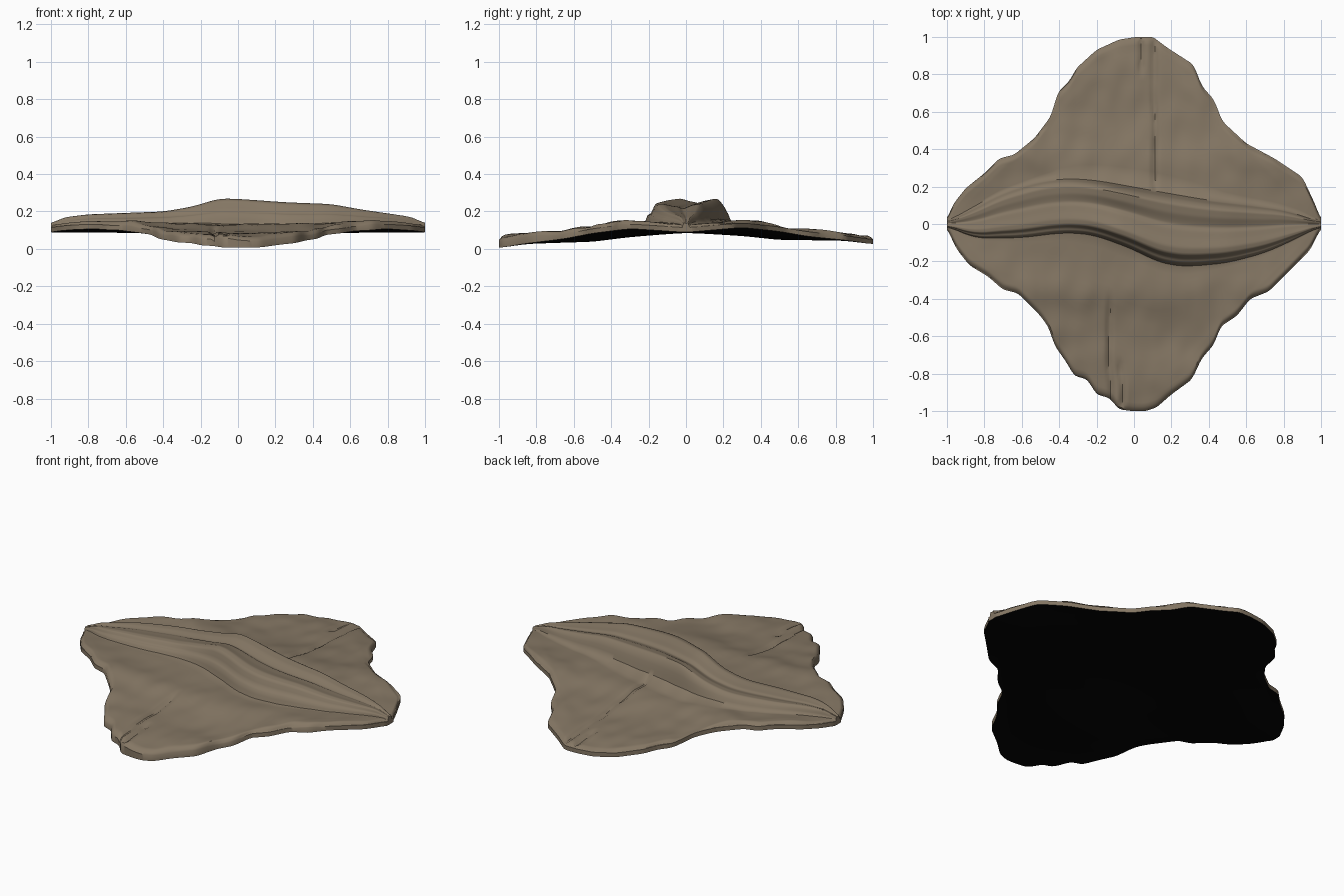
import bpy
import bmesh
from mathutils import Vector, noise

cube = bpy.data.objects.get("Cube")
if cube:
    bpy.data.objects.remove(cube, do_unlink=True)


def make_material(name, colour):
    material = bpy.data.materials.new(name)
    material.use_nodes = True
    material.diffuse_color = colour
    material.node_tree.nodes["Principled BSDF"].inputs["Base Color"].default_value = colour
    return material


def curve(points, value):
    """Piecewise linear lookup through a short list of points."""
    if value <= points[0][0]:
        return points[0][1]
    for (start, low), (end, high) in zip(points, points[1:]):
        if value <= end:
            return low + (high - low) * (value - start) / (end - start)
    return points[-1][1]


def smooth_curve(points, value, radius):
    """Average of nearby lookups, which rounds the corners of the curve."""
    offsets = (-radius, -radius / 2, 0, radius / 2, radius)
    return sum(curve(points, value + offset) for offset in offsets) / len(offsets)


# Slab outline, back and front, as y over x
BACK_EDGE = [(-1, .02), (-.97, .1), (-.9, .19), (-.8, .27), (-.72, .35), (-.64, .37),
             (-.53, .46), (-.44, .58), (-.41, .7), (-.34, .77), (-.31, .83), (-.2, .93),
             (-.08, .985), (.02, 1), (.1, 1), (.18, .94), (.32, .85), (.36, .74),
             (.43, .66), (.47, .55), (.6, .43), (.75, .35), (.9, .25), (.97, .1), (1, .02)]
FRONT_EDGE = [(-1, -.02), (-.95, -.13), (-.88, -.22), (-.78, -.28), (-.7, -.35),
              (-.62, -.37), (-.5, -.49), (-.45, -.56), (-.43, -.64), (-.36, -.74),
              (-.32, -.81), (-.25, -.83), (-.2, -.91), (-.13, -.93), (-.08, -.99),
              (0, -1), (.06, -1), (.12, -.98), (.2, -.91), (.31, -.83), (.36, -.72),
              (.43, -.64), (.46, -.55), (.55, -.49), (.62, -.4), (.72, -.36),
              (.85, -.23), (.94, -.14), (1, -.02)]

# Winding ridge: both foot lines, crest height and cross-section
RIDGE_BACK = [(-1, .01), (-.9, .06), (-.7, .17), (-.5, .235), (-.35, .25), (-.2, .24),
              (0, .205), (.2, .17), (.4, .135), (.6, .11), (.8, .08), (1, .01)]
RIDGE_FRONT = [(-1, -.01), (-.85, -.08), (-.6, -.08), (-.4, -.055), (-.3, -.055),
               (-.2, -.07), (0, -.145), (.1, -.2), (.2, -.23), (.3, -.235), (.5, -.215),
               (.7, -.16), (.85, -.09), (1, -.01)]
CREST = [(-1, .13), (-.95, .165), (-.88, .175), (-.8, .185), (-.4, .2), (-.25, .225),
         (-.1, .27), (0, .268), (.25, .25), (.5, .24), (.65, .212), (.92, .172),
         (.96, .16), (1, .13)]
SECTION = [(0, 0), (.03, 0), (.06, .42), (.12, .5), (.17, .92), (.27, 1), (.4, .9),
           (.52, .84), (.57, .74), (.63, .8), (.72, .93), (.85, 1), (.92, .75), (1, 0)]

# Rim heights over the distance from the ridge axis, and the sag inside the rim
TOP = [(0, .14), (.2, .147), (.35, .157), (.5, .125), (.62, .098), (.85, .088), (1, .068)]
UNDERSIDE = [(0, .088), (.1, .096), (.3, .111), (.5, .088), (.65, .06), (.85, .038),
             (1, .015)]
SAG = [(0, .003), (.1, .016), (.3, .045), (.5, .045), (.65, .02), (.85, .003), (1, 0)]


def sag(x, y):
    """Drop of the slab between its left and right rims."""
    across = min(1, abs(x) / max(.2, 1 - abs(y)))
    return smooth_curve(SAG, abs(y), .04) * (1 - across ** 2)


def crack(x, y, line, start, end):
    """Narrow, wandering groove running along y."""
    if not start < y < end:
        return 0
    line += .015 * noise.noise(Vector((line, y * 5, 1)))
    depth = .014 + .01 * noise.noise(Vector((line, y * 9, 5)))
    return -depth * max(0, 1 - abs(x - line) / .022)


def slab_top(x, y, rim):
    bumps = .012 * noise.noise(Vector((x * 4, y * 4, 3)))
    bumps += .008 * noise.noise(Vector((x * 10, y * 8, 7)))
    height = smooth_curve(TOP, abs(y), .05) - .015 * abs(x) ** 8
    height += bumps * min(1, abs(y) * 3) - .6 * sag(x, y)
    height += crack(x, y, .11, .2, .98) + crack(x, y, -.13, -.96, -.4)
    height += crack(x, y, .04, .8, .98) + crack(x, y, -.07, -.97, -.75)
    return height - .022 * max(0, 1 - rim / .035) ** 2


def slab_bottom(x, y):
    return max(0, smooth_curve(UNDERSIDE, abs(y), .04) - sag(x, y) + .01 * y)


def spread(start, end, count, ease):
    """Rows between two lines, packed toward the outer edge."""
    return [start + (end - start) * (i / count) ** ease for i in range(count)]


COLUMNS, FIELD_ROWS, RIDGE_ROWS = 160, 24, 44


def column_points(x):
    """Top and bottom points of one slice across the slab."""
    front, back = smooth_curve(FRONT_EDGE, x, .015), smooth_curve(BACK_EDGE, x, .015)
    foot_front = max(smooth_curve(RIDGE_FRONT, x, .06), front * .7)
    foot_back = min(smooth_curve(RIDGE_BACK, x, .06), back * .7)
    rows = spread(front, foot_front, FIELD_ROWS, 1.4)
    rows += spread(foot_front, foot_back, RIDGE_ROWS, 1)
    rows += spread(back, foot_back, FIELD_ROWS, 1.4)[::-1]
    upper, lower = [], []
    for y in rows:
        rim = min(y - front, back - y)
        height = slab_top(x, y, rim)
        t = (y - foot_front) / (foot_back - foot_front)
        if 0 < t < 1:
            rise = max(.004, smooth_curve(CREST, x, .04) - height)
            height += rise * smooth_curve(SECTION, t, .015)
        floor = slab_bottom(x, y)
        upper.append((x, y, max(height, floor + .025)))
        lower.append((x, y, floor))
    return upper, lower


# Build the slab as two skins joined by a rim
mesh = bpy.data.meshes.new("bark_slab")
bm = bmesh.new()
tops, bottoms = [], []
for i in range(COLUMNS + 1):
    upper, lower = column_points(-1 + 2 * i / COLUMNS)
    tops.append([bm.verts.new(point) for point in upper])
    bottoms.append([bm.verts.new(point) for point in lower])

last = len(tops[0]) - 1
for i in range(COLUMNS):
    for j in range(last):
        bm.faces.new((tops[i][j], tops[i + 1][j], tops[i + 1][j + 1], tops[i][j + 1]))
        under = bm.faces.new((bottoms[i][j], bottoms[i][j + 1],
                              bottoms[i + 1][j + 1], bottoms[i + 1][j]))
        under.material_index = 1
    for j in (0, last):
        bm.faces.new((tops[i][j], bottoms[i][j], bottoms[i + 1][j], tops[i + 1][j]))
for i in (0, COLUMNS):
    for j in range(last):
        bm.faces.new((tops[i][j], tops[i][j + 1], bottoms[i][j + 1], bottoms[i][j]))
bmesh.ops.recalc_face_normals(bm, faces=bm.faces[:])
bm.to_mesh(mesh)
bm.free()

# Brown bark above, black underside
mesh.materials.append(make_material("bark_brown", (.235, .185, .128, 1)))
mesh.materials.append(make_material("underside_black", (.001, .001, .001, 1)))
slab = bpy.data.objects.new("bark_slab", mesh)
bpy.context.collection.objects.link(slab)
bpy.ops.object.select_all(action="DESELECT")
slab.select_set(True)
bpy.context.view_layer.objects.active = slab
bpy.ops.object.shade_smooth_by_angle(angle=.7)
